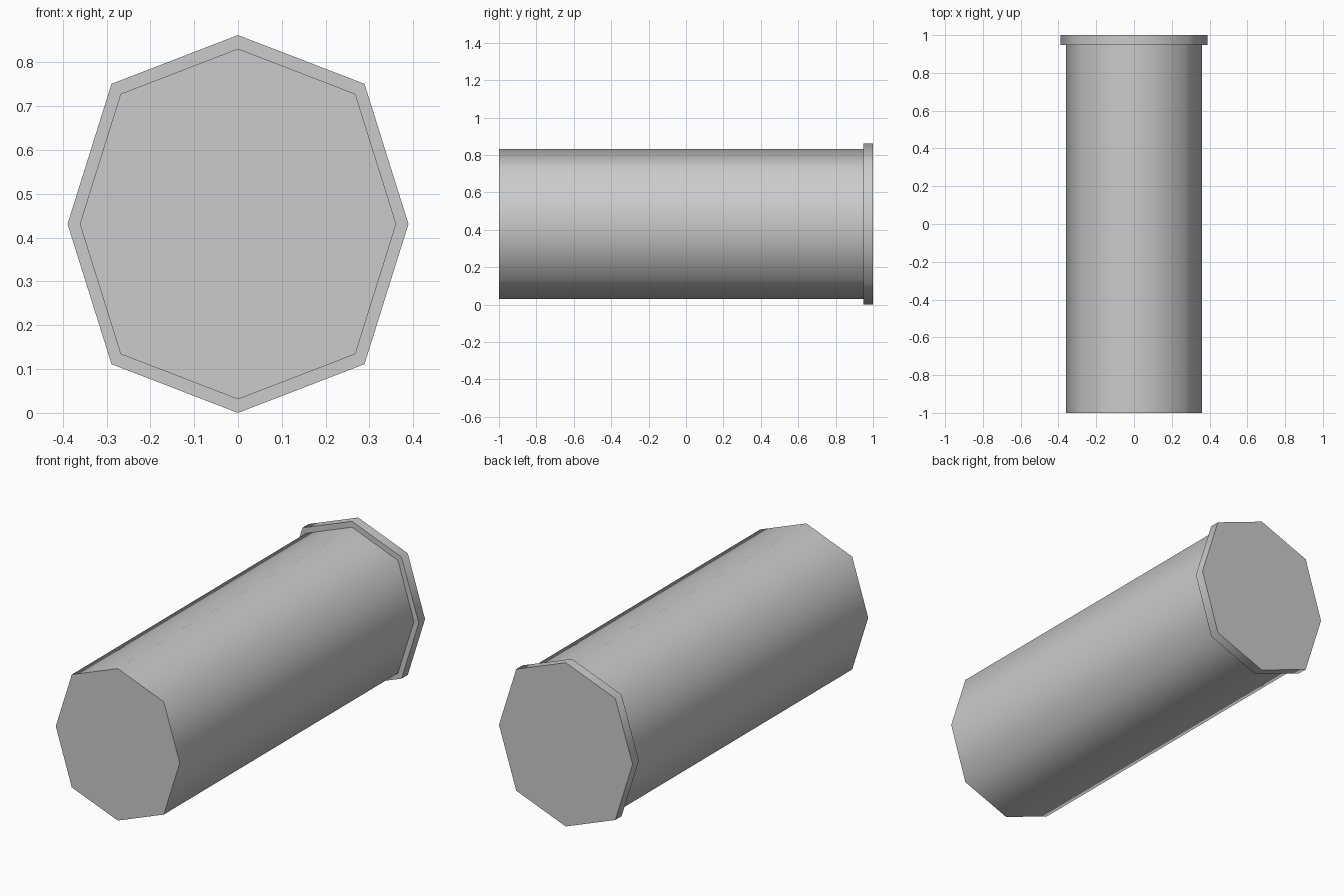
import bpy, bmesh, math

if "Cube" in bpy.data.objects:
    bpy.data.objects.remove(bpy.data.objects["Cube"])

CENTRE_Z = 0.431


def octagonal_prism(name, rx, rz, y0, y1, diag=0.742):
    # Eight-sided section, slightly fuller on the diagonals than a regular octagon
    section = [(0, 1), (diag, diag), (1, 0), (diag, -diag),
               (0, -1), (-diag, -diag), (-1, 0), (-diag, diag)]
    bm = bmesh.new()
    cap = bm.faces.new([bm.verts.new((x * rx, y0, CENTRE_Z + z * rz)) for x, z in section])
    ext = bmesh.ops.extrude_face_region(bm, geom=[cap], use_keep_orig=True)
    moved = [g for g in ext["geom"] if isinstance(g, bmesh.types.BMVert)]
    bmesh.ops.translate(bm, verts=moved, vec=(0, y1 - y0, 0))
    bmesh.ops.recalc_face_normals(bm, faces=bm.faces)
    mesh = bpy.data.meshes.new(name)
    bm.to_mesh(mesh)
    bm.free()
    obj = bpy.data.objects.new(name, mesh)
    bpy.context.collection.objects.link(obj)
    # Smooth round the sides, sharp at the flat ends
    bpy.ops.object.select_all(action='DESELECT')
    obj.select_set(True)
    bpy.context.view_layer.objects.active = obj
    bpy.ops.object.shade_smooth_by_angle(angle=math.radians(60))
    return obj


# Long case
octagonal_prism("case_body", 0.361, 0.400, -1.0, 0.948)
# Wider rim at the back end
octagonal_prism("end_rim", 0.389, 0.431, 0.948, 1.0)
